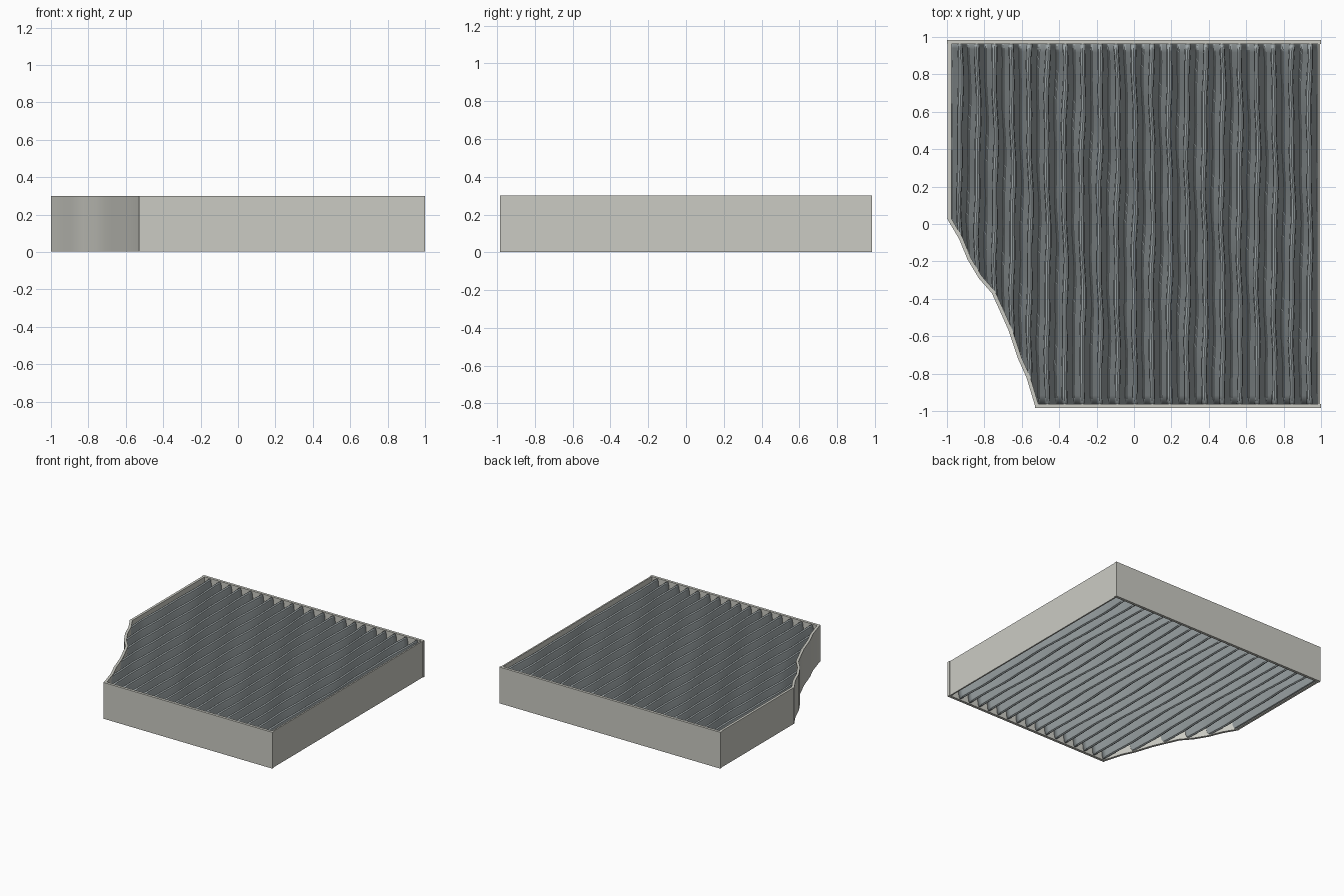
import bpy, bmesh, math
from mathutils import Vector

if "Cube" in bpy.data.objects:
    bpy.data.objects.remove(bpy.data.objects["Cube"])

def material(name, rgb):
    m = bpy.data.materials.new(name)
    m.diffuse_color = (*rgb, 1)
    m.use_nodes = True
    m.node_tree.nodes["Principled BSDF"].inputs["Base Color"].default_value = m.diffuse_color
    return m

FRAME = material("frame_card", (0.60, 0.60, 0.55))
PAPER = material("filter_paper", (0.34, 0.38, 0.39))

def make_object(name, bm, mat):
    bmesh.ops.recalc_face_normals(bm, faces=bm.faces)
    me = bpy.data.meshes.new(name)
    bm.to_mesh(me)
    bm.free()
    ob = bpy.data.objects.new(name, me)
    bpy.context.collection.objects.link(ob)
    me.materials.append(mat)
    bpy.context.view_layer.objects.active = ob
    bpy.ops.object.select_all(action='DESELECT')
    ob.select_set(True)
    bpy.ops.object.shade_smooth_by_angle(angle=math.radians(30))
    return ob

def wall(name, path, thick, z0=0.003, z1=0.30):
    """Upright strip following a path, thickened to the left of its direction."""
    pts = [Vector(p) for p in path]
    bm = bmesh.new()
    rings = []
    for i, p in enumerate(pts):
        d = (pts[min(i + 1, len(pts) - 1)] - pts[max(i - 1, 0)]).normalized()
        q = p + Vector((-d.y, d.x)) * thick
        rings.append([bm.verts.new((*c, z)) for c, z in ((p, z0), (q, z0), (q, z1), (p, z1))])
    for a, b in zip(rings, rings[1:]):
        for k in range(4):
            bm.faces.new((a[k], a[(k + 1) % 4], b[(k + 1) % 4], b[k]))
    bm.faces.new(rings[0])
    bm.faces.new(rings[-1])
    return make_object(name, bm, FRAME)

# Wavy angled edge that cuts off the front left corner
CUT = [(-1, 0.03), (-0.935, -0.08), (-0.89, -0.19), (-0.83, -0.29), (-0.76, -0.37),
       (-0.71, -0.48), (-0.67, -0.57), (-0.62, -0.72), (-0.575, -0.82), (-0.53, -0.97)]

# Frame walls
wall("front_wall", [(-0.53, -0.985), (1, -0.985)], 0.022)
wall("right_wall", [(0.995, -0.965), (0.995, 0.965)], 0.012)
wall("back_wall", [(1, 0.985), (-1, 0.985)], 0.022)
wall("left_wall", [(-0.996, 0.965), (-0.996, 0.03)], 0.02)
wall("angled_wall", CUT, 0.02)

def front_limit(x):
    for (xa, ya), (xb, yb) in zip(CUT, CUT[1:]):
        if x <= xb:
            return max(-0.965, ya + (yb - ya) * (x - xa) / (xb - xa) + 0.012)
    return -0.965

# Pleated paper: rounded zigzag running front to back
N, X0, X1, STEPS = 21, -0.978, 0.985, 40
pitch = (X1 - X0) / N
SHAPE = [(0.0, 0.012), (0.08, 0.017), (0.13, 0.035), (0.37, 0.27),
         (0.42, 0.288), (0.5, 0.293), (0.58, 0.288), (0.63, 0.27), (0.87, 0.035), (0.92, 0.017)]
profile = [(X0 + (i + u) * pitch, z) for i in range(N) for u, z in SHAPE] + [(X1, 0.012)]

def sway(x, y):
    edge = min(1, (x - X0) / 0.05, (X1 - x) / 0.05)
    return 0.005 * edge * (math.sin(5 * y + 9 * x) + 0.6 * math.sin(13 * y + 23 * x))

bm = bmesh.new()
grid = []
for x, z in profile:
    ya = front_limit(x)
    col = []
    for k in range(STEPS + 1):
        y = ya + (0.965 - ya) * k / STEPS
        fade = min(1, 6 * k / STEPS)
        col.append(bm.verts.new((x + fade * sway(x, y), y, z)))
    grid.append(col)
for a, b in zip(grid, grid[1:]):
    for k in range(STEPS):
        bm.faces.new((a[k], b[k], b[k + 1], a[k + 1]))
pleats = make_object("pleated_paper", bm, PAPER)
mod = pleats.modifiers.new("thickness", 'SOLIDIFY')
mod.thickness = 0.006
mod.offset = 0
